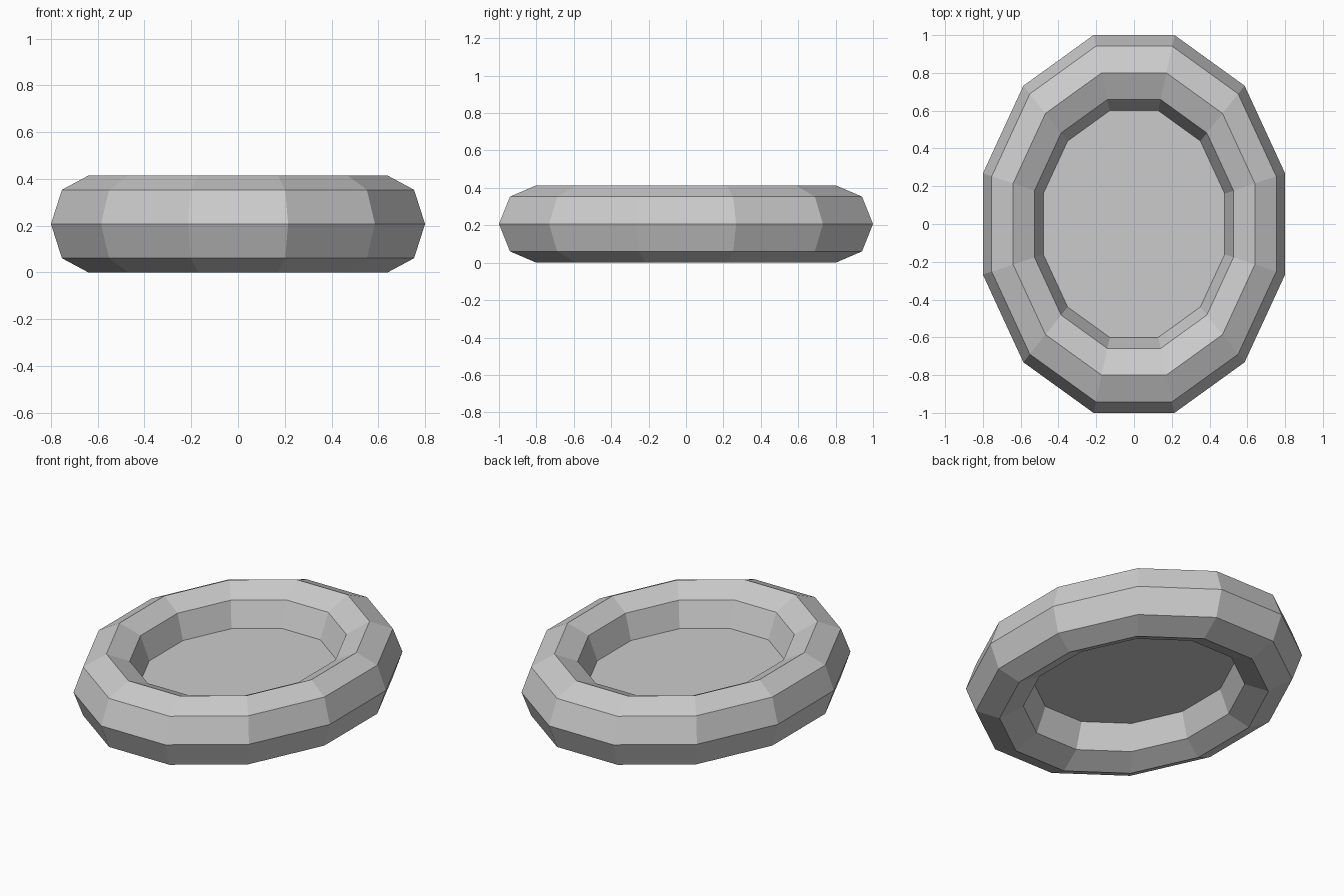
import bpy, bmesh
from math import cos, sin, pi

if "Cube" in bpy.data.objects:
    bpy.data.objects.remove(bpy.data.objects["Cube"])

SIDES, SECTION = 12, 8          # sides around the ring, sides of the tube
MAJOR, MINOR = 0.8, 0.2         # tube centre and tube radius along y
X_SCALE, Z_MID = 0.8, 0.207
FIT = 1 / cos(pi / SIDES)       # flats, not corners, touch the axes


def loop(bm, radius, z):
    """One 12-sided oval ring of vertices."""
    angles = [(i + 0.5) * 2 * pi / SIDES for i in range(SIDES)]
    return [bm.verts.new((radius * FIT * X_SCALE * cos(a),
                          radius * FIT * sin(a), z)) for a in angles]


def finish(bm, name):
    mesh = bpy.data.meshes.new(name)
    bm.to_mesh(mesh)
    bm.free()
    obj = bpy.data.objects.new(name, mesh)
    bpy.context.collection.objects.link(obj)


# Inflated oval ring
bm = bmesh.new()
loops = []
for j in range(SECTION):
    t = j * 2 * pi / SECTION
    loops.append(loop(bm, MAJOR + MINOR * cos(t), Z_MID + Z_MID * sin(t)))
for j in range(SECTION):
    a, b = loops[j], loops[(j + 1) % SECTION]
    for i in range(SIDES):
        k = (i + 1) % SIDES
        bm.faces.new((a[i], a[k], b[k], b[i]))
bmesh.ops.recalc_face_normals(bm, faces=bm.faces)
finish(bm, "inflated_ring")

# Flat floor closing the hole at mid height
bm = bmesh.new()
bm.faces.new(loop(bm, MAJOR - MINOR, Z_MID))
finish(bm, "floor")
